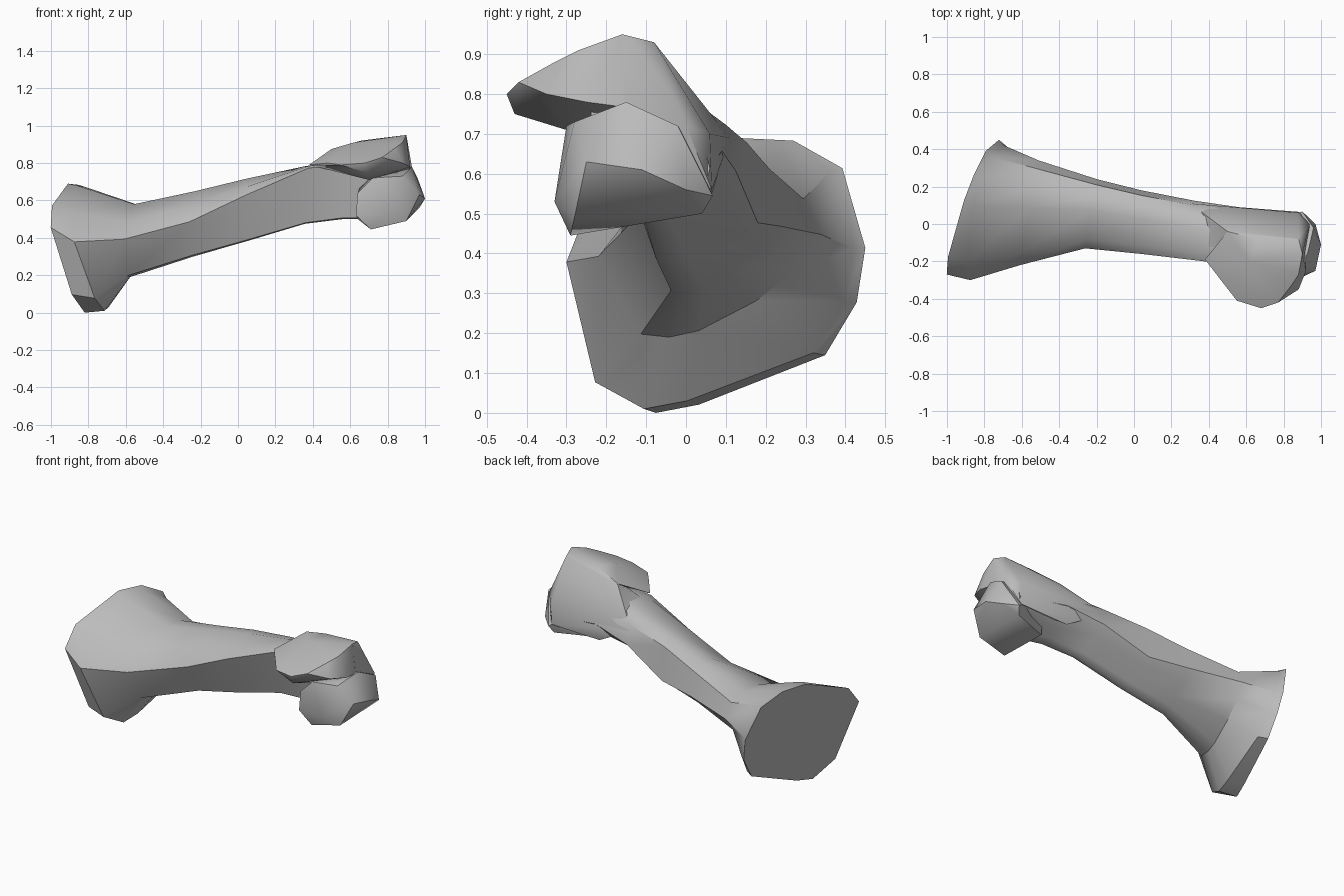
import bpy, bmesh, math

cube = bpy.data.objects.get("Cube")
if cube:
    bpy.data.objects.remove(cube, do_unlink=True)

# One plain grey for the whole bone
bone_grey = bpy.data.materials.new("bone_grey")
bone_grey.use_nodes = True
bone_grey.diffuse_color = (0.5, 0.5, 0.5, 1)
bone_grey.node_tree.nodes["Principled BSDF"].inputs["Base Color"].default_value = (0.5, 0.5, 0.5, 1)


def finish(mesh_builder, name, sharp_angle):
    """Turn a bmesh into a shaded, coloured object."""
    bmesh.ops.recalc_face_normals(mesh_builder, faces=mesh_builder.faces[:])
    mesh = bpy.data.meshes.new(name)
    mesh_builder.to_mesh(mesh)
    mesh_builder.free()
    mesh.materials.append(bone_grey)
    part = bpy.data.objects.new(name, mesh)
    bpy.context.collection.objects.link(part)
    bpy.ops.object.select_all(action="DESELECT")
    part.select_set(True)
    bpy.context.view_layer.objects.active = part
    bpy.ops.object.shade_smooth_by_angle(angle=math.radians(sharp_angle))
    return part


def cross_section(x, y_range, z_range, ridge, lean_y=0, lean_z=0,
                  low=.02, drop=0, back=.6, hollow=0):
    """Outline with front and back ridges; low lifts the front bottom,
    drop slopes the back top, hollow flattens the underside."""
    outline = [
        (0, ridge), (.13, ridge + (1 - ridge) * .5), (.55, 1 - drop * .3),
        (.75, .99 - drop * .7), (.92, .89 - drop), (1, back),
        (.97 - hollow * .12, back * .67), (.86 - hollow * .26, back * .35),
        (.42 + hollow * .05, .03 + hollow * .02), (.27 + hollow * .08, 0),
        (.1 + hollow * .15, low),
    ]
    points = []
    for across, up in outline:
        y = y_range[0] + across * (y_range[1] - y_range[0])
        z = z_range[0] + up * (z_range[1] - z_range[0])
        points.append((x + lean_y * (across - .5) + lean_z * (up - .5), y, z))
    return points


def loft(name, sections):
    """Skin the sections and close both ends."""
    bm = bmesh.new()
    rings = [[bm.verts.new(p) for p in section] for section in sections]
    for ring, following in zip(rings, rings[1:]):
        for i in range(len(ring)):
            j = (i + 1) % len(ring)
            bm.faces.new((ring[i], ring[j], following[j], following[i]))
    bm.faces.new(rings[0])
    bm.faces.new(rings[-1])
    return finish(bm, name, 36)


def hull(name, points):
    """Faceted lump wrapped around a few points."""
    bm = bmesh.new()
    for p in points:
        bm.verts.new(p)
    result = bmesh.ops.convex_hull(bm, input=bm.verts[:])
    loose = set(result["geom_interior"]) | set(result["geom_unused"])
    bmesh.ops.delete(bm, geom=[v for v in loose if isinstance(v, bmesh.types.BMVert)], context="VERTS")
    return finish(bm, name, 42)


# Shaft, from the wide flat end to the narrow end
loft("shaft", [
    cross_section(-.84, (-.27, .45), (0, .69), .66, .27, -.165, low=.14),
    cross_section(-.77, (-.30, .42), (.01, .68), .55, .19, -.2, low=.1),
    cross_section(-.56, (-.22, .34), (.19, .58), .52, .1, back=.66, hollow=.6),
    cross_section(-.23, (-.13, .24), (.3, .65), .53, .06, back=.48, hollow=1),
    cross_section(.04, (-.16, .18), (.38, .715), .74, back=.29, hollow=1),
    cross_section(.35, (-.2, .125), (.475, .79), .95, -.06, drop=.1, back=.42, hollow=1.3),
    cross_section(.56, (-.2, .09), (.5, .85), .8, drop=.28, back=.45, hollow=.8),
    cross_section(.87, (-.24, .06), (.5, .88), .7, .04, drop=.35, back=.3),
])

# Ridge shared by the lobe and the sloping back of the head
crest = [(.5, -.04, .875), (.66, -.08, .92), (.9, -.16, .95), (.88, -.08, .93)]

# Upper lobe, overhanging the front
hull("upper_lobe", crest + [
    (.38, -.19, .79), (.46, -.25, .79), (.48, -.32, .8), (.55, -.41, .79),
    (.68, -.45, .8), (.77, -.42, .83), (.84, -.33, .88), (.88, -.27, .91),
    (.88, -.35, .8), (.92, -.25, .78), (.68, -.43, .75), (.7, -.3, .71),
    (.55, -.2, .76), (.91, -.1, .76), (.62, -.2, .91),
])

# Back of the head, sloping from the crest to the shaft
hull("head_back", crest + [
    (.3, .11, .69), (.4, -.12, .79), (.88, .06, .7), (.88, .065, .56),
    (.49, .09, .66), (.55, .065, .55), (.94, 0, .72), (.92, -.15, .7),
])

# Lower knob at the narrow end
hull("lower_knob", [
    (.63, -.3, .52), (.64, -.3, .64), (.72, -.3, .72), (.88, -.28, .73),
    (.93, -.15, .78), (.96, -.02, .72), (1, -.11, .61), (.97, -.25, .63),
    (.97, 0, .56), (.9, .067, .545), (.71, -.29, .445), (.9, -.28, .49),
    (.8, -.33, .53), (.88, .04, .5), (.64, -.05, .5), (.66, 0, .7),
])
